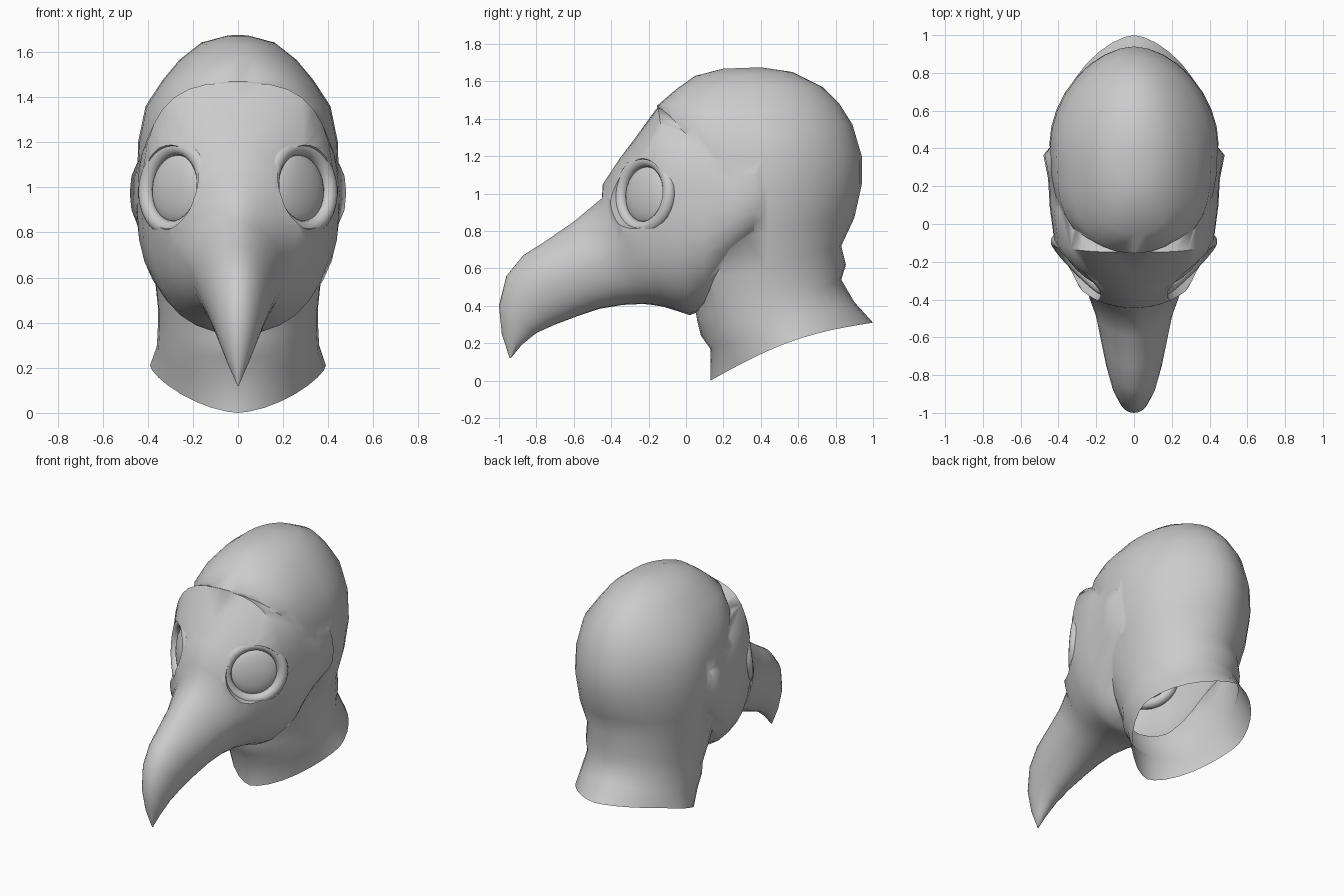
import bpy, bmesh
from math import sin, cos, pi
from mathutils import Vector

if "Cube" in bpy.data.objects:
    bpy.data.objects.remove(bpy.data.objects["Cube"])

SEG = 32


def signed_pow(v, e):
    return (abs(v) ** e) * (1 if v >= 0 else -1)


def loft(name, rings):
    """Solid through tilted rings: (y1, z1, y2, z2, half width, exponent near 1, near 2)."""
    bm = bmesh.new()
    loops = []
    for y1, z1, y2, z2, w, n1, n2 in rings:
        a, b = Vector((0, y1, z1)), Vector((0, y2, z2))
        loop = []
        for i in range(SEG):
            t = 2 * pi * i / SEG
            e = 2 / (n1 if cos(t) > 0 else n2)
            p = (a + b) / 2 + (a - b) / 2 * signed_pow(cos(t), e)
            p.x = w * signed_pow(sin(t), e)
            loop.append(bm.verts.new(p))
        loops.append(loop)
    for l0, l1 in zip(loops, loops[1:]):
        for i in range(SEG):
            j = (i + 1) % SEG
            bm.faces.new((l0[i], l0[j], l1[j], l1[i]))
    bm.faces.new(loops[0])
    bm.faces.new(loops[-1])
    bmesh.ops.recalc_face_normals(bm, faces=bm.faces)
    me = bpy.data.meshes.new(name)
    bm.to_mesh(me)
    bm.free()
    ob = bpy.data.objects.new(name, me)
    bpy.context.collection.objects.link(ob)
    return ob


def boolean(ob, other, op):
    m = ob.modifiers.new(op, 'BOOLEAN')
    m.operation, m.solver, m.object = op, 'EXACT', other
    bpy.context.view_layer.objects.active = ob
    bpy.ops.object.modifier_apply(modifier=m.name)
    bpy.data.objects.remove(other)


def smooth(ob, angle):
    bpy.ops.object.select_all(action='DESELECT')
    ob.select_set(True)
    bpy.context.view_layer.objects.active = ob
    bpy.ops.object.shade_smooth_by_angle(angle=angle)


# Hood and neck, front point then back point of each ring
hood = loft("hooded_mask", [
    (.13, 0, 1.0, .31, .39, 1.6, 1.6),
    (.13, .17, .90, .42, .36, 2, 2),
    (.08, .24, .83, .54, .355, 2, 2),
    (.06, .32, .855, .62, .355, 2, 2),
    (.03, .50, .83, .72, .37, 2.4, 1.95),
    (-.02, .75, .90, .87, .415, 2.5, 1.85),
    (-.07, 1.0, .94, 1.05, .447, 2.6, 1.8),
    (-.10, 1.2, .94, 1.2, .443, 2.8, 1.8),
    (-.13, 1.35, .89, 1.37, .41, 2.9, 1.85),
    (-.155, 1.47, .82, 1.48, .335, 2.4, 1.9),
    (-.05, 1.56, .73, 1.57, .26, 2.2, 2),
    (.05, 1.63, .57, 1.65, .165, 2, 2),
    (.20, 1.668, .40, 1.675, .05, 2, 2)])

# Beaked face, top point then bottom point of each ring, beak tip to ears
face = loft("face", [
    (-.943, .12, -.935, .122, .003, 2, 2),
    (-.985, .25, -.88, .19, .045, 2, 2),
    (-1.0, .40, -.80, .255, .085, 2, 2),
    (-.96, .56, -.70, .30, .12, 2, 2),
    (-.87, .67, -.58, .345, .15, 1.9, 2.1),
    (-.76, .74, -.46, .385, .175, 1.8, 2.2),
    (-.60, .85, -.34, .405, .205, 1.7, 2.3),
    (-.45, .975, -.23, .41, .255, 1.7, 2.4),
    (-.445, 1.05, -.18, .405, .295, 1.8, 2.4),
    (-.36, 1.18, -.12, .395, .335, 1.95, 2.4),
    (-.27, 1.30, -.04, .37, .39, 2.4, 2.4),
    (-.15, 1.465, .02, .35, .425, 2.9, 2.3),
    (.08, 1.38, .10, .38, .446, 3.2, 2.2),
    (.25, 1.32, .23, .55, .455, 2.8, 2.2),
    (.37, 1.25, .36, .70, .48, 2.5, 2.5),
    (.43, 1.20, .42, .75, .43, 2.5, 2.5)])
boolean(hood, face, 'UNION')

# Eye sockets, lenses and rims
for side, label in ((1, "left"), (-1, "right")):
    d = Vector((.7 * side, -.7, .1)).normalized()
    c = Vector((.265 * side, -.207, .995))
    rot = d.to_track_quat('Z', 'Y').to_euler()
    bpy.ops.mesh.primitive_cone_add(vertices=32, radius1=.16, radius2=.215, depth=.16,
                                    location=c + d * .06, rotation=rot)
    boolean(hood, bpy.context.object, 'DIFFERENCE')

    bpy.ops.mesh.primitive_uv_sphere_add(segments=24, ring_count=12, radius=1,
                                         location=c, rotation=rot)
    lens = bpy.context.object
    lens.name = label + "_eye_lens"
    lens.scale = (.157, .157, .05)
    smooth(lens, pi)

    bpy.ops.mesh.primitive_torus_add(major_segments=32, minor_segments=12, major_radius=.182,
                                     minor_radius=.036, location=c + d * .017, rotation=rot)
    rim = bpy.context.object
    rim.name = label + "_eye_rim"
    smooth(rim, pi)

# Open the underside of the neck and curve its hem
bm = bmesh.new()
bm.from_mesh(hood.data)
cap = [f for f in bm.faces
       if all(abs(v.co.z - (v.co.y - .13) * .31 / .87) < .004 for v in f.verts)]
hem = {v for f in cap for v in f.verts}
for v in hem:
    v.co.z += .055 * sin(pi * min(1, max(0, (v.co.y - .13) / .87)))
bmesh.ops.delete(bm, geom=cap, context='FACES_ONLY')
bm.to_mesh(hood.data)
bm.free()
smooth(hood, 1.0)
